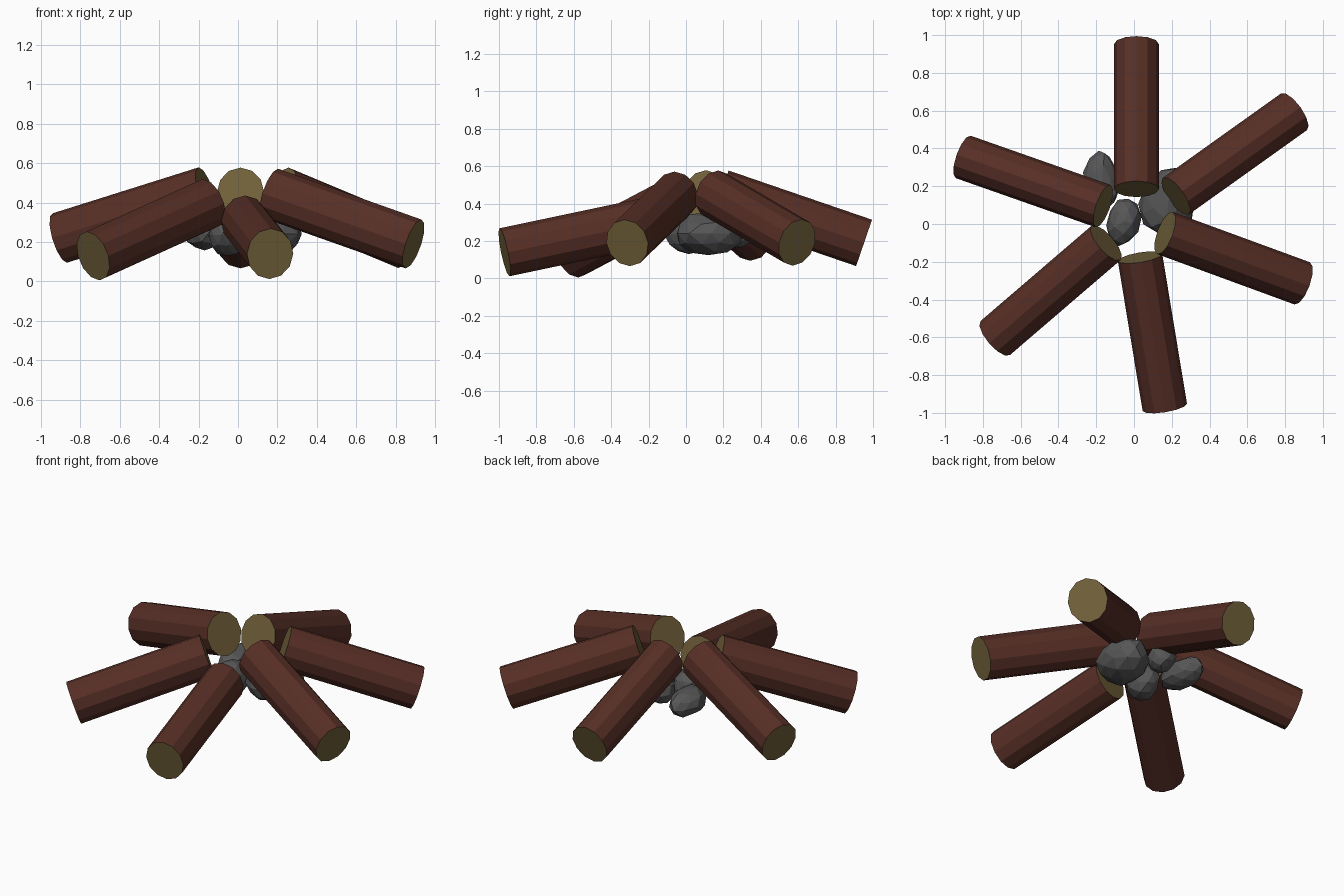
import bpy, bmesh, random
from mathutils import Vector, Matrix

if "Cube" in bpy.data.objects:
    bpy.data.objects.remove(bpy.data.objects["Cube"])

random.seed(4)

def material(name, color):
    m = bpy.data.materials.new(name)
    m.diffuse_color = (*color, 1)
    m.use_nodes = True
    m.node_tree.nodes["Principled BSDF"].inputs["Base Color"].default_value = m.diffuse_color
    return m

bark = material("bark_brown", (0.095, 0.028, 0.019))
wood = material("cut_wood_olive", (0.165, 0.118, 0.042))
stone = material("stone_grey", (0.095, 0.095, 0.097))

def finish(bm, name, mats):
    me = bpy.data.meshes.new(name)
    bm.to_mesh(me)
    bm.free()
    for m in mats:
        me.materials.append(m)
    ob = bpy.data.objects.new(name, me)
    bpy.context.collection.objects.link(ob)
    return ob

def log(name, inner, outer, sides=12, rx=0.119, rz=0.131):
    """Slightly oval log between two end centres, with cut-wood ends."""
    a, b = Vector(inner), Vector(outer)
    d = (b - a).normalized()
    side = d.cross(Vector((0, 0, 1))).normalized()
    up = side.cross(d)
    rot = Matrix((side, up, -d * -1)).transposed()
    if rot.determinant() < 0:
        rot = Matrix((-side, up, d)).transposed()
    bm = bmesh.new()
    bmesh.ops.create_cone(bm, cap_ends=True, segments=sides, radius1=1,
                          radius2=1, depth=(b - a).length)
    for f in bm.faces:
        f.material_index = 1 if len(f.verts) > 4 else 0
    bmesh.ops.scale(bm, vec=(rx, rz, 1), verts=bm.verts)
    bmesh.ops.transform(bm, verts=bm.verts,
                        matrix=Matrix.Translation((a + b) / 2) @ rot.to_4x4())
    bmesh.ops.recalc_face_normals(bm, faces=bm.faces)
    finish(bm, name, [bark, wood])

def rock(name, center, radii, turn=0.0):
    """Faceted, lightly uneven stone."""
    bm = bmesh.new()
    bmesh.ops.create_icosphere(bm, subdivisions=2, radius=1)
    for v in bm.verts:
        v.co *= random.uniform(0.92, 1.06)
    bmesh.ops.scale(bm, vec=radii, verts=bm.verts)
    bmesh.ops.transform(bm, verts=bm.verts,
                        matrix=Matrix.Translation(center) @ Matrix.Rotation(turn, 4, 'Z'))
    finish(bm, name, [stone])

# Ring of logs leaning in towards the middle
log("back_log", (0.013, 0.185, 0.453), (0.013, 0.952, 0.19))
log("back_right_log", (0.222, 0.148, 0.453), (0.847, 0.594, 0.192))
log("right_log", (0.164, -0.048, 0.447), (0.89, -0.314, 0.19))
log("front_log", (0.032, -0.177, 0.307), (0.163, -0.97, 0.14))
log("front_left_log", (-0.148, -0.10, 0.395), (-0.735, -0.604, 0.129))
log("left_log", (-0.164, 0.095, 0.453), (-0.904, 0.355, 0.22))

# Stones under the middle
rock("middle_stone", (-0.055, 0.015, 0.235), (0.09, 0.13, 0.11), -0.2)
rock("large_stone", (0.18, 0.12, 0.24), (0.15, 0.19, 0.115), -0.3)
rock("left_stone", (-0.17, 0.23, 0.24), (0.095, 0.16, 0.085), 0.1)
rock("small_stone", (0.0, 0.25, 0.27), (0.08, 0.09, 0.08))
